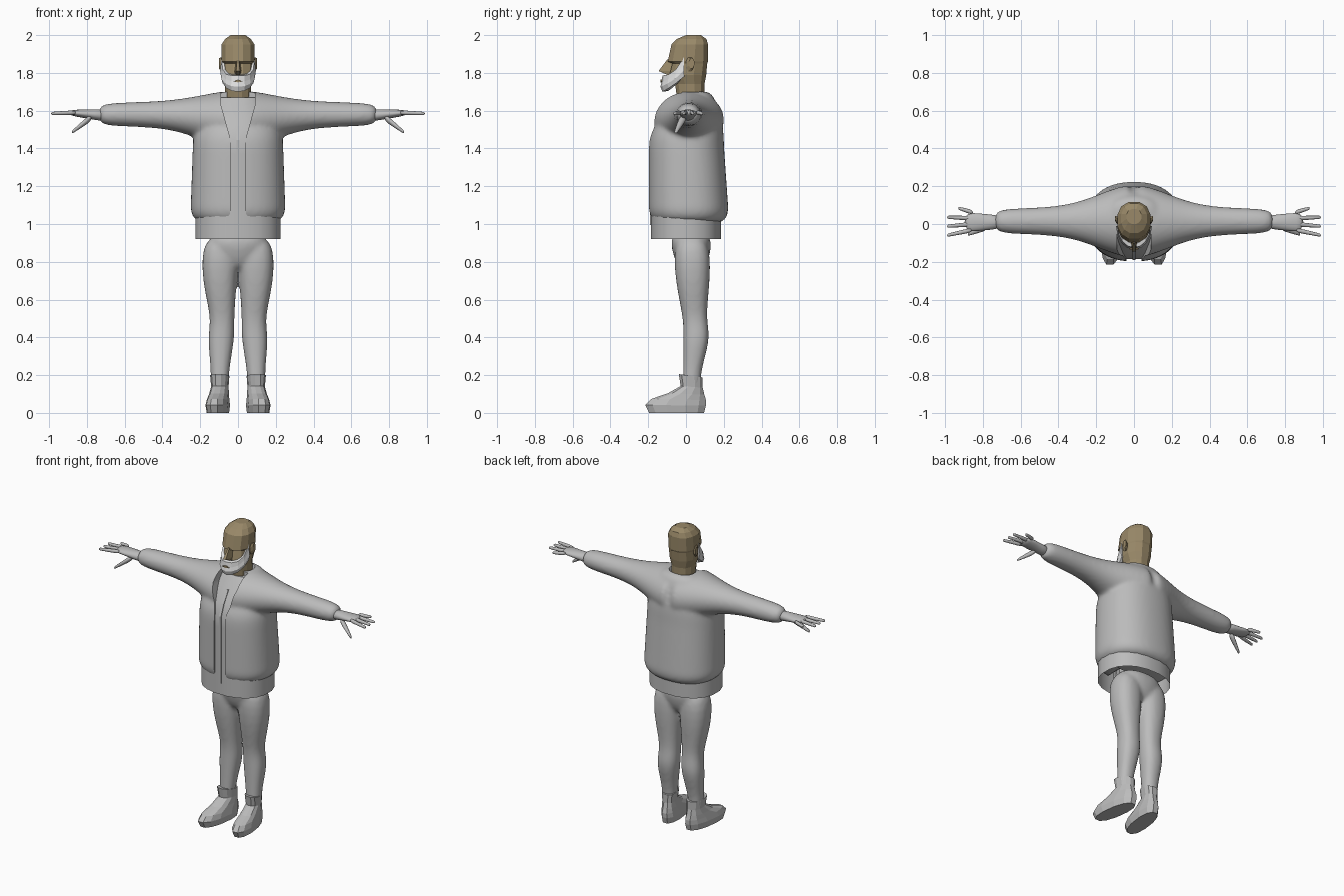
import bpy, bmesh, math

if "Cube" in bpy.data.objects:
    bpy.data.objects.remove(bpy.data.objects["Cube"], do_unlink=True)


def material(name, red, green, blue):
    mat = bpy.data.materials.new(name)
    mat.use_nodes = True
    color = (red, green, blue, 1)
    mat.diffuse_color = color
    mat.node_tree.nodes["Principled BSDF"].inputs["Base Color"].default_value = color
    return mat


GREY = material("cloth grey", .5, .5, .5)
WHITE = material("beard white", .75, .75, .75)
TAN = material("skin tan", .32, .25, .14)


def oval(a, b, radius_a, radius_b, sides, power):
    """Rounded outline points around the centre (a, b)."""
    points = []
    for i in range(sides):
        angle = math.tau * (i + .5) / sides
        c, s = math.cos(angle), math.sin(angle)
        points.append((a + radius_a * math.copysign(abs(c) ** (2 / power), c),
                       b + radius_b * math.copysign(abs(s) ** (2 / power), s)))
    return points


def upright(rows, sides=24, power=2.3):
    """Rings stacked in z from rows (z, x, y, half width, half depth)."""
    return [[(px, py, z) for px, py in oval(x, y, width, depth, sides, power)]
            for z, x, y, width, depth in rows]


def sideways(rows, sides=24):
    """Rings strung along x from rows (x, y, z, half depth, half height)."""
    return [[(x, py, pz) for py, pz in oval(y, z, depth, height, sides, 2)]
            for x, y, z, depth, height in rows]


def finger(start, end, thick, thin):
    rows = []
    for t in (0, .5, .9, 1):
        centre = [a + (b - a) * t for a, b in zip(start, end)]
        radius = thick + (thin - thick) * t
        rows.append((*centre, radius, radius))
    return sideways(rows, 8)


def keep(rings):
    return rings


def flip(rings):
    return [[(-x, y, z) for x, y, z in ring] for ring in rings]


def build(name, lofts, mat, open_bottom=False):
    """Skin each list of rings and join them in one object."""
    bm = bmesh.new()
    for rings in lofts:
        loops = [[bm.verts.new(p) for p in ring] for ring in rings]
        count = len(loops[0])
        for low, high in zip(loops, loops[1:]):
            for i in range(count):
                j = (i + 1) % count
                bm.faces.new((low[i], low[j], high[j], high[i]))
        if not open_bottom:
            bm.faces.new(loops[0][::-1])
        bm.faces.new(loops[-1])
    bmesh.ops.recalc_face_normals(bm, faces=bm.faces)
    mesh = bpy.data.meshes.new(name)
    bm.to_mesh(mesh)
    bm.free()
    mesh.materials.append(mat)
    ob = bpy.data.objects.new(name, mesh)
    bpy.context.collection.objects.link(ob)
    return ob


def modify(ob, kind, **settings):
    bpy.context.view_layer.objects.active = ob
    mod = ob.modifiers.new(kind, kind)
    for key, value in settings.items():
        setattr(mod, key, value)
    bpy.ops.object.modifier_apply(modifier=mod.name)


def smooth(ob, degrees=40):
    bpy.ops.object.select_all(action='DESELECT')
    ob.select_set(True)
    bpy.context.view_layer.objects.active = ob
    bpy.ops.object.shade_smooth_by_angle(angle=math.radians(degrees))


def fuse(ob):
    """Melt overlapping lofts into one soft skin."""
    modify(ob, 'SUBSURF', levels=2)
    modify(ob, 'REMESH', mode='VOXEL', voxel_size=.012)
    modify(ob, 'SMOOTH', factor=.5, iterations=7)


def cut(ob, cutter):
    modify(ob, 'BOOLEAN', operation='DIFFERENCE', solver='EXACT', object=cutter)
    bpy.data.objects.remove(cutter, do_unlink=True)


def trunk(z, inset, sway):
    """Upper body row: straight sides, shoulders tapering to the neck."""
    taper = max(0, (z - 1.45) / .26)
    slope = .12 * taper ** 1.5
    sway *= max(0, 1.45 - z)
    return (z, 0, .05 * taper + sway, .24 - inset - slope + sway, .2 - inset - slope + sway)


# Jacket: torso with a tucked hem, and both sleeves, melted together
torso_rows = []
for i in range(13):
    z, x, y, width, depth = trunk(.99 + .06 * i, 0, .035)
    tuck = 1 - .2 * max(0, 1 - i)
    torso_rows.append((z, x, y, width * tuck, depth * tuck))
sleeve_rows = []
for i in range(15):
    t = i / 14
    x = .74 * t
    flare = math.exp(-(x / .25) ** 2)
    cuff = 1 - .25 * t ** 20
    sleeve_rows.append((x, .015, 1.58 - .03 * flare,
                        (.085 - .02 * t + .11 * flare) * cuff,
                        (.08 - .02 * t + .08 * flare) * cuff))
sleeve = sideways(sleeve_rows)
jacket = build("jacket", [upright(torso_rows), sleeve, flip(sleeve)], GREY)
fuse(jacket)

# Front opening, flared at the neck and rounded at the lower corners
edge = []
for i in range(40):
    z = .95 + .02 * i
    collar = min(1, max(0, (z - 1.45) / .18))
    corner = max(0, (1.1 - z) / .1)
    edge.append((.04 + .05 * collar + .07 * corner ** 4, z))
outline = edge + [(-x, z) for x, z in reversed(edge)]
opening = [[(x, y, z) for x, z in outline] for y in (-.5, -.02)]
cut(jacket, build("opening_cutter", [opening], GREY))
neck_hole = upright([(1.64, 0, .03, .06, .06), (1.76, 0, .04, .11, .08)])
cut(jacket, build("neck_cutter", [neck_hole], GREY))
smooth(jacket)

# Shirt seen through the opening and below the jacket, with a placket
shirt_rows = [trunk(.92 + .075 * i, .013, 0) for i in range(11)]
smooth(build("shirt", [upright(shirt_rows, 20)], GREY, open_bottom=True), 25)
placket = []
for z, x, y, width, depth in shirt_rows[1:-1]:
    front = y - depth - .004
    placket.append([(-.007, front, z), (.007, front, z),
                    (.007, front + .02, z), (-.007, front + .02, z)])
build("shirt_placket", [placket], GREY)

# Trousers
leg = upright([(z, x, y, r, r) for z, x, y, r in (
    (.1, .1, .03, .05), (.22, .095, .03, .045), (.4, .09, .06, .075),
    (.5, .08, .045, .058), (.7, .1, .035, .095), (.95, .09, .03, .1))])
hips = upright([(.75, 0, .03, .05, .06), (.83, 0, .03, .14, .1), (.97, 0, .025, .18, .12)])
trousers = build("trousers", [leg, flip(leg), hips], GREY)
fuse(trousers)
smooth(trousers)

# Shoe from toe, heel and half width at each height, toes turned out
shoe = upright([(z, .1, (toe + heel) / 2, width, (heel - toe) / 2) for z, toe, heel, width in (
    (0, -.2, .1, .055), (.04, -.22, .11, .06), (.07, -.19, .11, .055),
    (.1, -.1, .1, .05), (.14, -.03, .09, .045), (.2, -.04, .09, .05))], 12)
shoe = [[(x - .13 * y, y, z - .7 * y * z * z / .2) for x, y, z in ring] for ring in shoe]

# Hand: palm, four spread fingers and a lowered thumb
palm = sideways([(.7 + .2 * t, .01, 1.575 + .015 * t, .036 + .02 * t, .035 - .02 * t)
                 for t in (0, .3, .6, 1)], 12)
hand = [palm, finger((.77, -.01, 1.57), (.88, -.055, 1.485), .025, .009)]
for i in range(4):
    reach = .93 if i == 3 else .99
    hand.append(finger((.85, .03 * i - .03, 1.59), (reach, .048 * i - .06, 1.585), .015, .009))

# Head: faceted, with a brow ledge, nose and ears
head = upright([(z, 0, y, width, depth) for z, y, width, depth in (
    (1.6, .03, .07, .07), (1.74, .02, .07, .08), (1.79, .01, .085, .1),
    (1.85, .02, .086, .095), (1.86, .01, .09, .11), (1.95, .02, .09, .1),
    (1.98, .03, .07, .08), (2, .04, .04, .04))], 12)
build("head", [head], TAN)
nose = [[(-width, -.06, z), (-width / 2, y, z), (width / 2, y, z), (width, -.06, z)]
        for z, width, y in ((1.79, .02, -.1), (1.81, .02, -.145), (1.87, .01, -.1))]
build("nose", [nose], TAN)
ear = sideways([(.075, .02, 1.845, .015, .03), (.09, .02, 1.845, .022, .04),
                (.1, .03, 1.85, .015, .03)], 8)

# Mirrored parts
for side, turn in (("left", keep), ("right", flip)):
    build(side + "_shoe", [turn(shoe)], GREY)
    build(side + "_ear", [turn(ear)], TAN)
    skin = build(side + "_hand", [turn(rings) for rings in hand], GREY)
    modify(skin, 'SUBSURF', levels=1)
    smooth(skin, 60)

# Beard: a wedge swept round the jaw, rising to the sideburns
beard = []
for i in range(-4, 5):
    t = i / 4
    x = .088 * math.sin(t * math.pi / 2)
    y = -.01 - .115 * math.cos(t * math.pi / 2)
    top = 1.79 + .1 * t ** 4
    drop = top - 1.7 - .08 * t * t
    beard.append([(x * k, y * k, top - drop * f) for k, f in (
        (.8, 0), (1, .05), (1.03, .4), (1.08, .7), (1, 1), (.75, .95))])
build("beard", [beard], WHITE)
mouth = [[(-.025, y, 1.755), (0, y, 1.765), (.025, y, 1.755), (0, y, 1.75)]
         for y in (-.135, -.127)]
build("mouth", [mouth], TAN)
